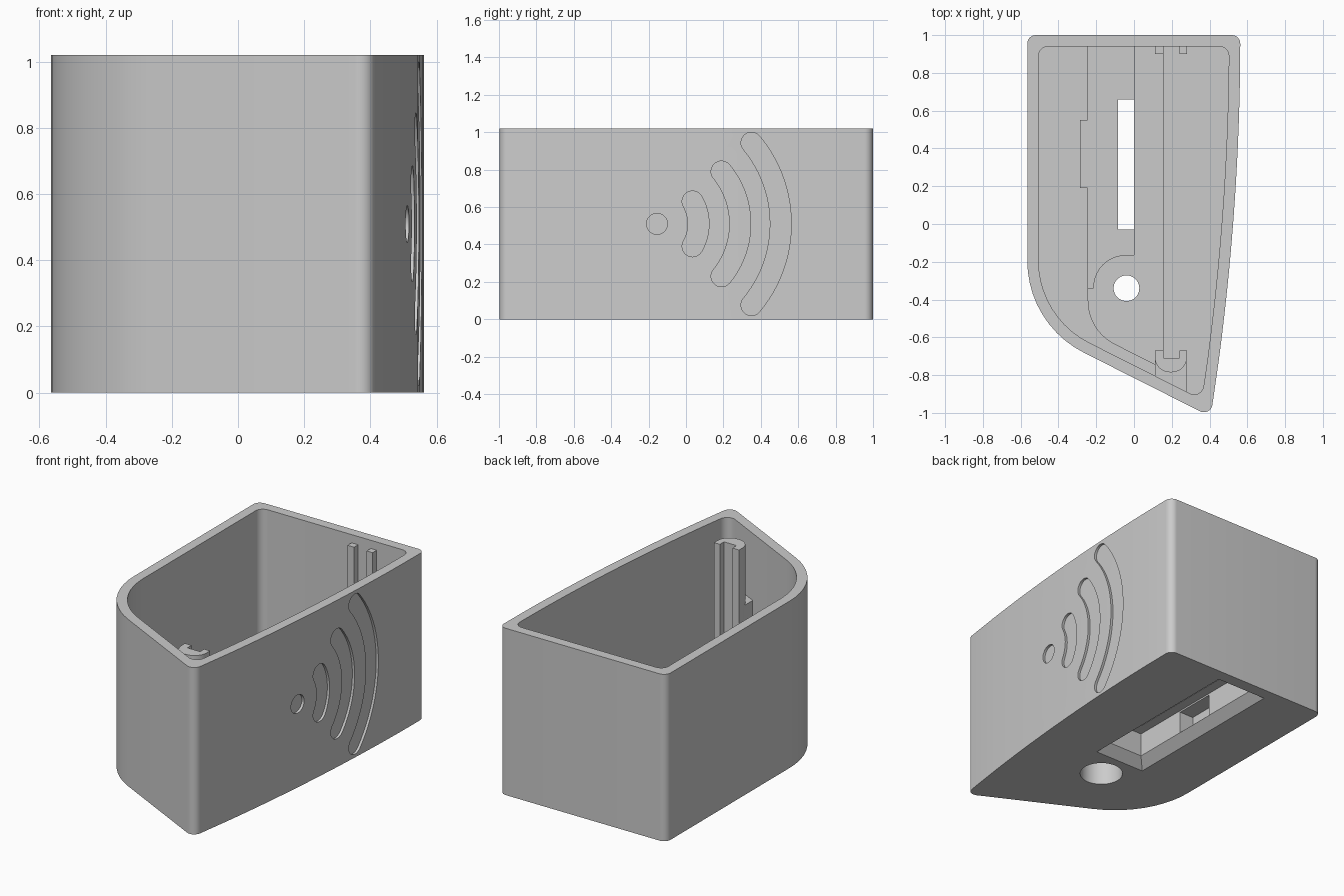
import bpy, bmesh, math
from mathutils import Vector

if "Cube" in bpy.data.objects:
    bpy.data.objects.remove(bpy.data.objects["Cube"])

grey = bpy.data.materials.new("plain grey")
grey.use_nodes = True
grey.diffuse_color = (0.6, 0.6, 0.6, 1)
grey.node_tree.nodes["Principled BSDF"].inputs["Base Color"].default_value = (0.6, 0.6, 0.6, 1)

HEIGHT, WALL, FLOOR = 1.02, 0.06, 0.06


def rounded(points, steps=10):
    """Outline from (x, y, radius) corners; zero radius stays sharp."""
    out = []
    for i, (x, y, r) in enumerate(points):
        p = Vector((x, y))
        if r == 0:
            out.append(p)
            continue
        a = (Vector(points[i - 1][:2]) - p).normalized()
        b = (Vector(points[(i + 1) % len(points)][:2]) - p).normalized()
        half = a.angle(b) / 2
        centre = p + (a + b).normalized() * r / math.sin(half)
        start = p + a * r / math.tan(half) - centre
        end = p + b * r / math.tan(half) - centre
        sweep = math.pi - 2 * half
        for k in range(steps + 1):
            t = k / steps
            v = (start * math.sin((1 - t) * sweep) + end * math.sin(t * sweep)) / math.sin(sweep)
            out.append(centre + v)
    return out


def shell_outline(inset, small, big):
    """Counter-clockwise footprint, moved inwards by inset."""
    ys = [-1.02] + [-0.72 + 1.5 * k / 12 for k in range(13)] + [1]
    pts = [(0.563 - 0.0385 * (1 - y) ** 2, y) for y in ys]
    pts += [(-0.565, 1), (-0.565, -0.53)]
    radii = [small] + [0] * 13 + [small, small, big]
    moved = []
    for i, p in enumerate(pts):
        p = Vector(p)
        d1 = (p - Vector(pts[i - 1])).normalized()
        d2 = (Vector(pts[(i + 1) % len(pts)]) - p).normalized()
        n1, n2 = Vector((-d1.y, d1.x)), Vector((-d2.y, d2.x))
        q = p + (n1 + n2) * inset / (1 + n1.dot(n2))
        moved.append((q.x, q.y, radii[i]))
    return rounded(moved)


def loft(name, sections, axis="Z"):
    """Closed solid through (outline, height) sections of equal point count."""
    bm = bmesh.new()
    place = (lambda p, h: (p[0], p[1], h)) if axis == "Z" else (lambda p, h: (h, p[0], p[1]))
    rings = [[bm.verts.new(place(p, h)) for p in outline] for outline, h in sections]
    bm.faces.new(rings[0])
    bm.faces.new(rings[-1])
    for low, high in zip(rings, rings[1:]):
        for k in range(len(low)):
            n = (k + 1) % len(low)
            bm.faces.new((low[k], low[n], high[n], high[k]))
    bmesh.ops.recalc_face_normals(bm, faces=bm.faces)
    me = bpy.data.meshes.new(name)
    bm.to_mesh(me)
    bm.free()
    ob = bpy.data.objects.new(name, me)
    bpy.context.collection.objects.link(ob)
    me.materials.append(grey)
    return ob


def prism(name, outline, low, high, axis="Z"):
    return loft(name, [(outline, low), (outline, high)], axis)


def rect(x0, x1, y0, y1):
    return [(x0, y0), (x1, y0), (x1, y1), (x0, y1)]


def disc(x, y, r, n=40):
    return [(x + r * math.cos(math.tau * k / n), y + r * math.sin(math.tau * k / n)) for k in range(n)]


def cut(target, cutter):
    """Subtract the cutter, keeping the part whole if nothing would remain."""
    whole = target.data.copy()
    bpy.context.view_layer.objects.active = target
    mod = target.modifiers.new("cut", "BOOLEAN")
    mod.operation, mod.solver, mod.object = "DIFFERENCE", "EXACT", cutter
    bpy.ops.object.modifier_apply(modifier=mod.name)
    if not target.data.polygons:
        target.data = whole


def discard(ob):
    bpy.data.objects.remove(ob)


# Open-topped case: outer wall, rim, inner wall and floor
outer = shell_outline(0, 0.045, 0.545)
inner = shell_outline(WALL, 0.05, 0.485)
case = loft("case", [(outer, 0), (outer, HEIGHT), (inner, HEIGHT), (inner, FLOOR)])

# Raised socket block on the floor, in two levels
front_end = [(-0.245, -0.565, 0.26), (0.155, -0.768, 0)]
socket_block = prism("socket_block", rounded(
    [(0.155, 0.95, 0), (-0.245, 0.95, 0), (-0.245, 0.55, 0), (-0.285, 0.55, 0),
     (-0.285, 0.19, 0), (-0.245, 0.19, 0)] + front_end), 0.05, 0.26)
upper_block = prism("upper_block", rounded(
    [(0.155, 0.95, 0), (0, 0.95, 0), (0, -0.165, 0), (-0.215, -0.165, 0.17),
     (-0.215, -0.34, 0), (-0.245, -0.34, 0)] + front_end), 0.26, 0.32)

# Chamfered socket opening and stepped cable hole through the base
chamfer = loft("chamfer_cutter", [(rect(-0.21, 0.15, -0.175, 0.935), -0.01),
                                  (rect(-0.145, 0.085, -0.11, 0.87), 0.055)])
pocket = prism("pocket_cutter", rect(-0.145, 0.085, -0.11, 0.87), 0.04, 0.2)
notch = prism("notch_cutter", rect(-0.24, -0.12, 0.24, 0.5), 0.056, 0.19)
slot = prism("slot_cutter", rect(-0.085, -0.001, -0.03, 0.66), 0.15, 0.5)
wide_hole = prism("wide_hole_cutter", disc(-0.04, -0.34, 0.122), -0.1, 0.24)
hole = prism("hole_cutter", disc(-0.04, -0.34, 0.068), 0.2, 0.5)
for target, cutters in ((case, (chamfer, pocket, notch, wide_hole)),
                        (socket_block, (chamfer, pocket, notch, slot, wide_hole, hole)),
                        (upper_block, (hole,))):
    for c in cutters:
        cut(target, c)
for c in (chamfer, pocket, notch, slot, wide_hole, hole):
    discard(c)


# Shallow signal-wave recesses on the curved side
def wave(mid, tip, half_height, r=0.056):
    sag = mid - tip
    R = (half_height ** 2 + sag ** 2) / (2 * sag)
    cy, cz = mid - R, 0.51
    a = math.asin(half_height / R)

    def arc(y, z, radius, start, end, n):
        return [(y + radius * math.cos(start + (end - start) * k / n),
                 z + radius * math.sin(start + (end - start) * k / n)) for k in range(n)]

    ty = cy + R * math.cos(a)
    return (arc(cy, cz, R + r, -a, a, 24) + arc(ty, cz + half_height, r, a, a + math.pi, 12)
            + arc(cy, cz, R - r, a, -a, 24) + arc(ty, cz - half_height, r, math.pi - a, math.tau - a, 12))


core = prism("core_cutter", shell_outline(0.015, 0.045, 0.53), -0.1, HEIGHT + 0.1)
for shape in (disc(-0.155, 0.51, 0.056), wave(0.067, 0.035, 0.12),
              wave(0.29, 0.19, 0.28), wave(0.507, 0.35, 0.434)):
    recess = prism("recess_cutter", shape, 0.45, 0.7, "X")
    cut(recess, core)
    cut(case, recess)
    discard(recess)
discard(core)

# Circuit board guides: two rails at the back, a slotted post at the front
for name, x0, x1 in (("back_rail_inner", 0.11, 0.155), ("back_rail_outer", 0.24, 0.28)):
    prism(name, rect(x0, x1, 0.9, 0.95), 0.05, 0.97)
prism("front_post", rounded(
    [(0.11, -0.67, 0), (0.155, -0.67, 0), (0.155, -0.71, 0), (0.24, -0.71, 0), (0.24, -0.67, 0),
     (0.28, -0.67, 0), (0.28, -0.785, 0.08), (0.11, -0.785, 0.08)]), 0.05, 0.97)
prism("front_post_bracket", [(0.112, -0.712), (0.278, -0.712), (0.278, -0.91), (0.112, -0.83)], 0.05, 0.61)

# Smooth the curved walls, keep edges crisp
bpy.ops.object.select_all(action="DESELECT")
for ob in bpy.context.collection.objects:
    if ob.type == "MESH" and grey.name in ob.data.materials:
        ob.select_set(True)
        bpy.context.view_layer.objects.active = ob
bpy.ops.object.shade_smooth_by_angle(angle=math.radians(30))
